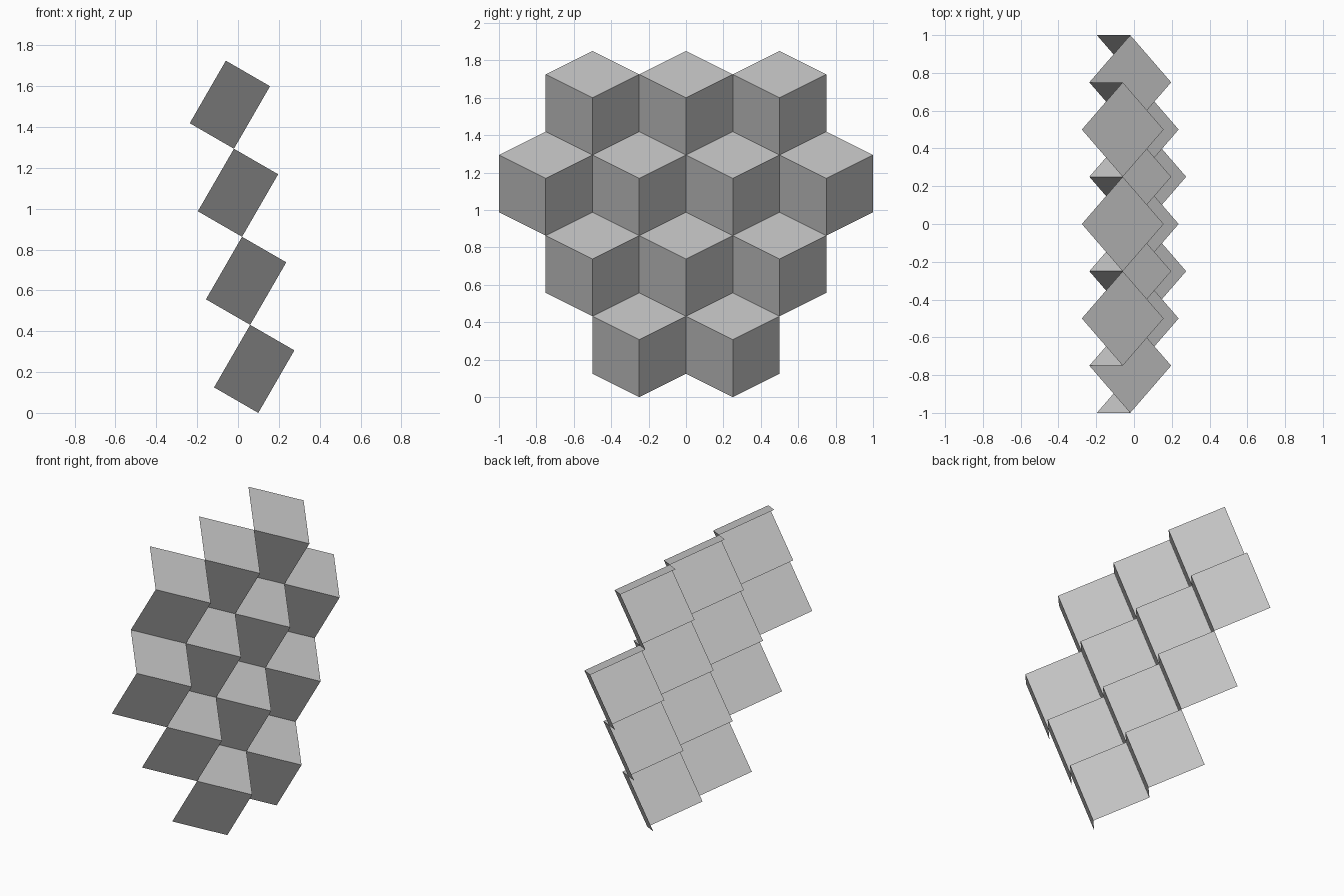
import bpy, bmesh
from math import radians, sqrt
from mathutils import Matrix, Vector

if "Cube" in bpy.data.objects:
    bpy.data.objects.remove(bpy.data.objects["Cube"])

R = 0.25                      # half diagonal of a cube face
EDGE = R * sqrt(2)            # cube edge
ROWS = [3, 4, 3, 2]           # cubes per row, top row first
TILT = Matrix.Rotation(radians(30), 3, 'Y')
STEP = TILT @ Vector((R, 0, -EDGE))           # offset from one row to the next
TOP_Z = -3 * STEP.z + (TILT @ Vector((0, 0, EDGE))).z + R / 2
START = Vector((-1.5 * STEP.x, 0, TOP_Z))


def add_cube_corner(bm, centre):
    """Top, left and right face of one tilted cube; the back stays open."""
    def v(x, y, z):
        return bm.verts.new(centre + TILT @ Vector((x, y, z)))
    front, right, back, left = v(R, 0, 0), v(0, R, 0), v(-R, 0, 0), v(0, -R, 0)
    low_front, low_right, low_left = v(R, 0, -EDGE), v(0, R, -EDGE), v(0, -R, -EDGE)
    bm.faces.new((front, right, back, left))
    bm.faces.new((left, low_left, low_front, front))
    bm.faces.new((front, low_front, low_right, right))


# Stepped wall of cube corners, each row nested under the one above
bm = bmesh.new()
for row, count in enumerate(ROWS):
    for i in range(count):
        y = (i - (count - 1) / 2) * 2 * R
        add_cube_corner(bm, START + STEP * row + Vector((0, y, 0)))
bmesh.ops.remove_doubles(bm, verts=bm.verts, dist=0.001)

# Rest the lowest point on the ground
low = min(v.co.z for v in bm.verts)
bmesh.ops.translate(bm, verts=bm.verts, vec=(0, 0, -low))

mesh = bpy.data.meshes.new("cube_wall")
bm.to_mesh(mesh)
bm.free()
bpy.context.collection.objects.link(bpy.data.objects.new("cube_wall", mesh))
